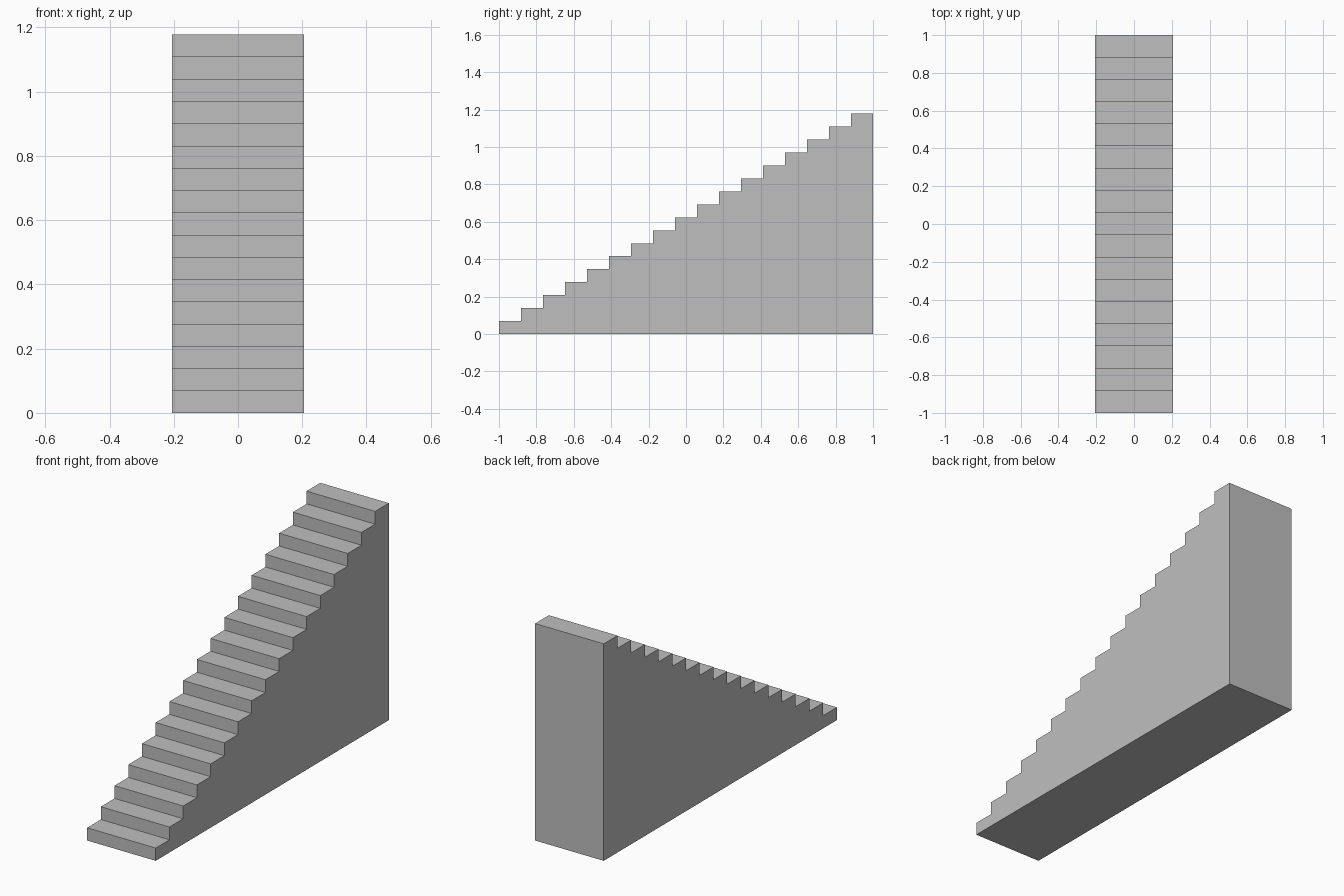
import bpy
import bmesh

cube = bpy.data.objects.get("Cube")
if cube:
    bpy.data.objects.remove(cube, do_unlink=True)

STEPS = 17
LENGTH, HEIGHT, WIDTH = 2.0, 1.178, 0.412
TREAD, RISER = LENGTH / STEPS, HEIGHT / STEPS

# Plain grey stone
grey = bpy.data.materials.new("grey stone")
grey.use_nodes = True
colour = (0.52, 0.52, 0.52, 1)
grey.diffuse_color = colour
grey.node_tree.nodes["Principled BSDF"].inputs["Base Color"].default_value = colour

# Stepped side profile, from the bottom front corner up to the back
profile = [(-LENGTH / 2, 0)]
for i in range(STEPS):
    front = -LENGTH / 2 + i * TREAD
    top = (i + 1) * RISER
    profile += [(front, top), (front + TREAD, top)]
profile.append((LENGTH / 2, 0))

# Solid staircase: the profile extruded across its width
bm = bmesh.new()
side = bm.faces.new([bm.verts.new((-WIDTH / 2, y, z)) for y, z in profile])
result = bmesh.ops.extrude_face_region(bm, geom=[side], use_keep_orig=True)
moved = [v for v in result["geom"] if isinstance(v, bmesh.types.BMVert)]
bmesh.ops.translate(bm, verts=moved, vec=(WIDTH, 0, 0))
bmesh.ops.recalc_face_normals(bm, faces=bm.faces)

mesh = bpy.data.meshes.new("staircase")
bm.to_mesh(mesh)
bm.free()
mesh.materials.append(grey)
staircase = bpy.data.objects.new("staircase", mesh)
bpy.context.collection.objects.link(staircase)
